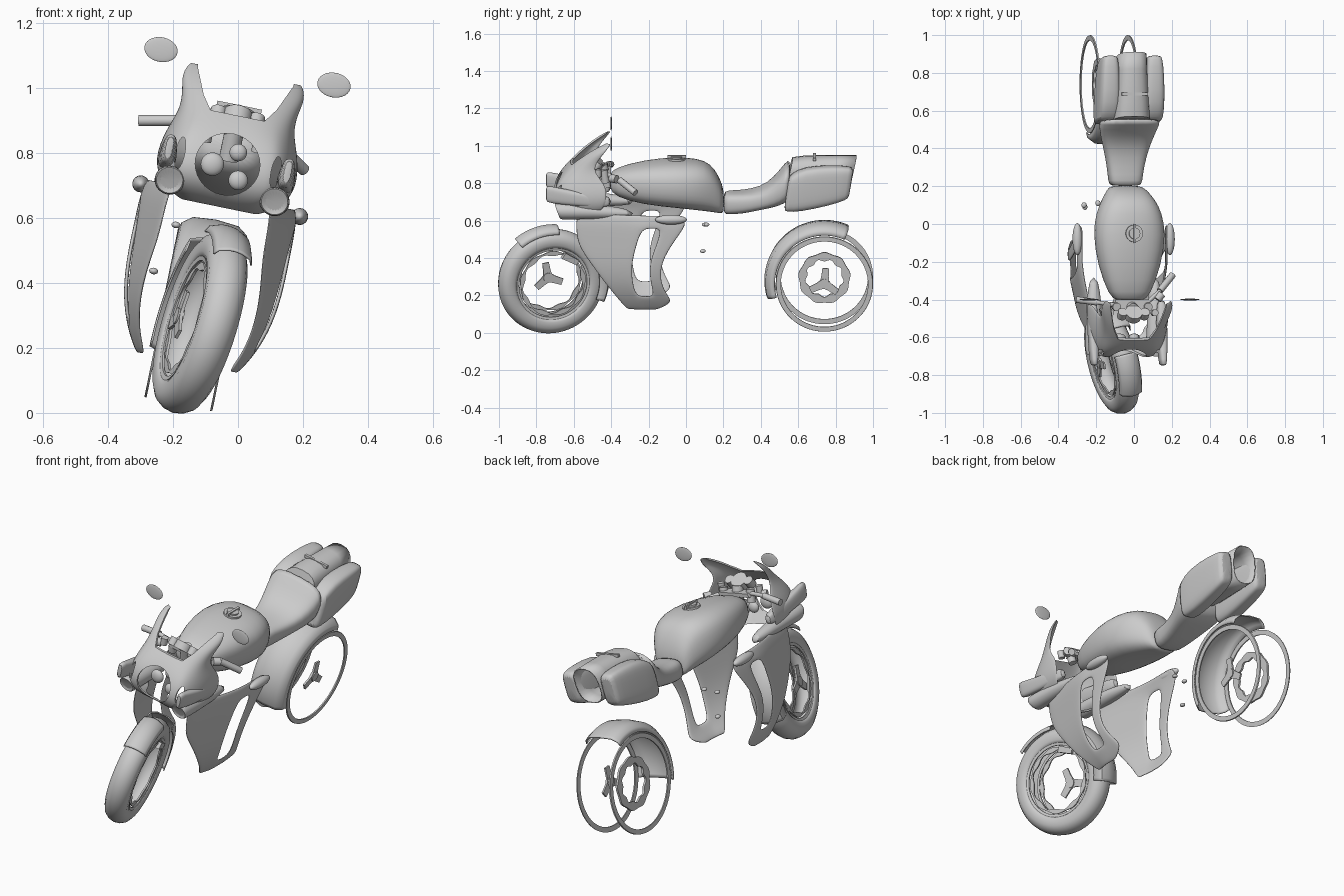
import bpy, bmesh, math
from mathutils import Matrix, Vector

if "Cube" in bpy.data.objects:
    bpy.data.objects.remove(bpy.data.objects["Cube"])

parts = []

def obj(name, verts, faces, sub=0, thick=0, mirror=False):
    me = bpy.data.meshes.new(name)
    me.from_pydata([tuple(v) for v in verts], [], faces)
    bm = bmesh.new(); bm.from_mesh(me)
    bmesh.ops.recalc_face_normals(bm, faces=bm.faces)
    bm.to_mesh(me); bm.free()
    o = bpy.data.objects.new(name, me)
    bpy.context.collection.objects.link(o)
    if mirror:
        o.modifiers.new("mirror", 'MIRROR').use_mirror_merge = False
    if thick:
        m = o.modifiers.new("solid", 'SOLIDIFY'); m.thickness = thick; m.offset = 0
    if sub:
        m = o.modifiers.new("sub", 'SUBSURF'); m.levels = m.render_levels = sub
    parts.append(o)
    return o

def grid_faces(rows, cols, wrap_r=False, wrap_c=False):
    return [(i*cols+j, i*cols+(j+1) % cols, ((i+1) % rows)*cols+(j+1) % cols, ((i+1) % rows)*cols+j)
            for i in range(rows if wrap_r else rows-1) for j in range(cols if wrap_c else cols-1)]

def loft(name, secs, e=2.6, n=20, caps=(True, True), cx=0, shear=0, **kw):
    """Sections (y, half width, z bottom, z top) along y; shear moves the top rearwards."""
    vs = []
    for y, hw, zb, zt in secs:
        for k in range(n):
            a = 2*math.pi*k/n
            c, s = math.cos(a), math.sin(a)
            z = math.copysign(abs(s)**(2/e), s)
            vs.append((cx+hw*math.copysign(abs(c)**(2/e), c), y+shear*z, (zb+zt)/2+z*(zt-zb)/2))
    fs = grid_faces(len(secs), n, wrap_c=True)
    if caps[0]: fs.append(tuple(range(n)))
    if caps[1]: fs.append(tuple(range((len(secs)-1)*n, len(secs)*n)))
    return obj(name, vs, fs, **kw)

def lathe(name, prof, c, a0=0, a1=360, n=72, closed=True, **kw):
    """Profile (radius, x) turned about an axle along x."""
    full = a1-a0 == 360
    rows = n if full else n+1
    vs = []
    for i in range(rows):
        a = math.radians(a0+(a1-a0)*i/n)
        vs += [(c[0]+x, c[1]+r*math.cos(a), c[2]+r*math.sin(a)) for r, x in prof]
    return obj(name, vs, grid_faces(rows, len(prof), full, full and closed), **kw)

def wave_disc(name, c, ro, ri, t=.008, n=96):
    vs = []
    for k in range(n):
        a = 2*math.pi*k/n
        w = .006*math.sin(9*a)
        for r, x in ((ro+w*.6, -t/2), (ro+w*.6, t/2), (ri-w, t/2), (ri-w, -t/2)):
            vs.append((c[0]+x, c[1]+r*math.cos(a), c[2]+r*math.sin(a)))
    return obj(name, vs, grid_faces(n, 4, True, True))

def prism(name, pts, axis, d0, d1):
    n = len(pts)
    put = (lambda p, d: (d, p[0], p[1])) if axis == 'x' else (lambda p, d: (p[0], d, p[1]))
    vs = [put(p, d0) for p in pts]+[put(p, d1) for p in pts]
    return obj(name, vs, [tuple(range(n)), tuple(range(n, 2*n))] + [(i, (i+1) % n, n+(i+1) % n, n+i) for i in range(n)])

def circle(cx, cz, rx, rz, n=32):
    return [(cx+rx*math.cos(2*math.pi*k/n), cz+rz*math.sin(2*math.pi*k/n)) for k in range(n)]

def tri_hub(name, c, turn):
    pts = []
    for k in range(3):
        for da, r in ((-60, .028), (-30, .04), (-12, .085), (12, .085), (30, .04)):
            a = math.radians(turn+120*k+da)
            pts.append((c[1]+r*math.cos(a), c[2]+r*math.sin(a)))
    return [prism(name, pts, 'x', c[0]-.005, c[0]+.005),
            tube(name+"_boss", (c[0]-.01, c[1], c[2]), (c[0]+.01, c[1], c[2]), .026)]

def tube(name, a, b, r, n=20):
    a, b = Vector(a), Vector(b)
    q = (b-a).to_track_quat('Z', 'Y')
    ring = [q @ Vector((r*math.cos(2*math.pi*k/n), r*math.sin(2*math.pi*k/n), 0)) for k in range(n)]
    return obj(name, [a+v for v in ring]+[b+v for v in ring],
               grid_faces(2, n, wrap_c=True)+[tuple(range(n)), tuple(range(n, 2*n))])

def ball(name, c, r):
    bm = bmesh.new()
    bmesh.ops.create_uvsphere(bm, u_segments=24, v_segments=14, radius=1)
    vs = [(c[0]+v.co.x*r[0], c[1]+v.co.y*r[1], c[2]+v.co.z*r[2]) for v in bm.verts]
    bm.verts.index_update()
    fs = [tuple(v.index for v in f.verts) for f in bm.faces]
    bm.free()
    return obj(name, vs, fs)

# Front wheel, later steered: open tyre shell, rim, discs, hub, caliper, mudguard
F = (0, -.725, .29)
steered = [
    lathe("front_tyre", [(.195, -.05), (.215, -.058), (.245, -.06), (.268, -.047), (.282, -.025), (.287, 0), (.282, .025),
          (.268, .047), (.245, .06), (.215, .058), (.195, .05)], F, closed=False, thick=.004),
    lathe("front_mudguard", [(.275, -.062), (.295, -.052), (.308, -.02), (.31, 0), (.308, .02), (.295, .052), (.275, .062)],
          F, 84, 129, 20, thick=.006),
    lathe("front_mudguard_rear", [(.25, -.075), (.295, -.066), (.31, -.03), (.31, .03), (.295, .066), (.25, .075)],
          F, -22, 55, 24, thick=.006),
    prism("brake_caliper", [(-.68, .43), (-.6, .39), (-.585, .415), (-.66, .46)], 'x', .03, .065)]
for s in (-1, 1):
    steered.append(lathe("front_rim_band", [(.2, s*.045), (.2, s*.055), (.186, s*.052), (.186, s*.045)], F))
    steered.append(wave_disc("front_brake_disc", (s*.045, F[1], F[2]), .178, .16))
steered += tri_hub("front_hub", (-.07, F[1], F[2]), 100)

# Rear wheel: two bands, disc, hub, mudguard
R = (0, .74, .29)
for s in (-1, 1):
    lathe("rear_rim_band", [(.26, s*.1), (.258, s*.107), (.233, s*.107), (.233, s*.1)], R)
wave_disc("rear_brake_disc", (-.06, R[1], R[2]), .137, .098, .012)
tri_hub("rear_hub", (.085, R[1], R[2]), 85)
lathe("rear_mudguard", [(.266, -.107), (.29, -.1), (.312, -.07), (.318, 0), (.312, .07), (.29, .1), (.266, .107)],
      R, 66, 196, 40, thick=.006)

# Tank, cap and seat
loft("tank", [(-.41, .07, .8, .865), (-.38, .11, .75, .9), (-.22, .17, .71, .94), (-.05, .196, .695, .955),
     (.06, .175, .68, .947), (.13, .14, .67, .925), (.18, .105, .66, .85), (.205, .08, .66, .77)], e=2.7, sub=1)
tube("fuel_cap", (0, -.05, .94), (0, -.05, .958), .046, 28)
tube("fuel_cap_core", (0, -.05, .95), (0, -.05, .966), .03)
prism("cap_lever", [(-.006, .955), (.006, .955), (.006, .972), (-.006, .972)], 'y', -.1, 0)
loft("seat", [(.2, .08, .66, .765), (.22, .09, .655, .775), (.3, .098, .66, .775), (.4, .122, .685, .79), (.47, .145, .7, .84),
     (.53, .162, .72, .92), (.56, .162, .76, .95)], e=3.2, sub=1)

# Tail: open centre shell, strap and two side cases
loft("tail_shell", [(.55, .095, .78, .955), (.62, .09, .77, .965), (.8, .08, .77, .968), (.89, .075, .77, .968)],
     caps=(True, False), shear=.022, thick=.006, e=2.6)
prism("tail_strap", [(-.07, .955), (.07, .955), (.07, .971), (-.07, .971)], 'y', .68, .695)
loft("side_case", [(.535, .045, .7, .87), (.545, .057, .69, .89), (.62, .06, .69, .935), (.78, .056, .725, .942), (.87, .045, .755, .935),
     (.885, .035, .77, .925)], cx=.12, e=4, shear=.012, sub=1, mirror=True)

# Nose fairing sheet, slightly dished in the middle, with lamp opening, vents and screen cut-out
rows = [(.65, .11, -.6, -.55), (.69, .19, -.72, -.46), (.76, .222, -.755, -.42), (.85, .205, -.725, -.42), (.92, .174, -.63, -.5),
        (.98, .178, -.57, -.47), (1.03, .192, -.5, -.43), (1.07, .172, -.43, -.4)]
C = 17
vs = []
for z, hw, yc, ys in rows:
    for j in range(C):
        u = j/(C-1)*2-1
        dish = .045*max(0, 1-(u/.5)**2) if .66 < z < .9 else 0
        vs.append((hw*math.sin(u*math.pi/2), yc+dish+(ys-yc)*abs(u)**2.6, z))
fairing = obj("nose_fairing", vs, grid_faces(len(rows), C), thick=.01, sub=2)
cutters = [prism("cut_screen", [(-.155, 1.2), (-.15, 1.06), (-.115, .98), (-.085, .938), (.085, .938), (.115, .98), (.15, 1.06),
                 (.155, 1.2)], 'y', -1, 0), prism("cut_lamp", circle(0, .785, .1, .095), 'y', -1, 0)]
cutters += [prism("cut_vent", circle(s*.15, .79, .014, .05, 20), 'y', -1, 0) for s in (-1, 1)]
for c in cutters:
    m = fairing.modifiers.new("cut", 'BOOLEAN'); m.object = c; m.solver = 'EXACT'; m.operation = 'DIFFERENCE'
fairing.data = bpy.data.meshes.new_from_object(fairing.evaluated_get(bpy.context.evaluated_depsgraph_get()))
fairing.modifiers.clear()
for c in cutters:
    parts.remove(c); bpy.data.objects.remove(c)

# Lamps, side pods, and the side ducts below the fairing
for x, z, r in ((-.046, .776, .036), (.025, .827, .027), (.042, .743, .03)):
    ball("headlamp", (x, -.6, z), (r, .02, r))
loft("side_pod", [(-.75, .012, .76, .84), (-.735, .02, .75, .845), (-.6, .028, .735, .815), (-.45, .028, .725, .795), (-.4, .015, .735, .78)],
     cx=.186, e=3, sub=1, mirror=True)
loft("side_duct", [(-.68, .034, .67, .733), (-.69, .042, .66, .742), (-.68, .047, .655, .747), (-.6, .048, .657, .747),
     (-.42, .042, .66, .735), (-.28, .022, .67, .71)], e=2, cx=.165, shear=-.015, mirror=True, sub=1)

# Lower side panels: each row is z, front edge, hole start, hole end, rear edge
prows = [(.69, -.57, -.2, -.1, -.02), (.655, -.59, -.22, -.11, 0), (.62, -.59, -.235, -.13, -.01), (.52, -.585, -.265, -.165, -.085),
         (.42, -.51, -.29, -.2, -.135), (.32, -.44, -.285, -.19, -.135), (.245, -.38, -.265, -.17, -.095), (.205, -.35, -.25, -.16, -.07),
         (.16, -.31, -.26, -.21, -.16)]
def panel_x(y, z):
    return .16+.08*min(1, (y+.6)/.36)-1.3*max(0, .42-z)**2-1.5*max(0, z-.6)**2
vs = []
for z, a, b, c, d in prows:
    ys = [a+(b-a)*k/4 for k in range(5)]+[(b+c)/2, c, (c+d)/2, d]
    vs += [(panel_x(y, z), y, z) for y in ys]
fs = [f for f in grid_faces(len(prows), 9) if not (f[0] % 9 in (4, 5) and 2 <= f[0]//9 <= 5)]
obj("lower_side_panel", vs, fs, thick=.012, sub=2, mirror=True)

# Indicators, mirrors, small foot control pieces
for s in (-1, 1):
    ball("indicator", (s*.25, -.08, .672), (.026, .085, .026))
    ball("mirror", (s*.272, -.4, 1.09), (.052, .005, .038))
for p in ((-.19, .1, .555), (-.118, .11, .57), (-.157, .09, .417)):
    ball("foot_control", p, (.014, .015, .01))

# Handlebar, clamp, dials and reservoirs
tube("left_grip", (-.295, -.4, .862), (-.185, -.415, .885), .017)
tube("right_grip", (.235, -.27, .815), (.155, -.355, .868), .018)
tube("left_bar", (-.19, -.415, .885), (-.08, -.43, .89), .011)
tube("right_bar", (.16, -.35, .866), (.08, -.42, .885), .011)
tube("steering_stem", (0, -.42, .8), (0, -.45, .92), .03)
prism("top_clamp", [(-.1, .875), (.1, .875), (.09, .895), (-.09, .895)], 'y', -.46, -.4)
for s in (-1, 1):
    tube("fork_cap", (s*.085, -.43, .84), (s*.085, -.44, .91), .022)
    tube("switch_block", (s*.14, -.43+.03*s, .875), (s*.165, -.42+.05*s, .875), .022)
    tube("reservoir", (s*.12, -.47, .88), (s*.12, -.47, .92), .018)
for x, r in ((0, .045), (-.06, .025), (.06, .025)):
    tube("dial", (x, -.49, .91), (x, -.465, .945), r, 28)

# Steer the front wheel about its raked axis, then lean the whole machine onto its stand
piv = Matrix.Translation((-.005, -.655, .295))
steer = piv @ Matrix.Rotation(math.radians(14), 4, Vector((0, .38, .925))) @ piv.inverted()
for o in steered:
    o.matrix_world = steer @ o.matrix_world
lean = Matrix.Translation((-.19, 0, -.003)) @ Matrix.Rotation(math.radians(11.6), 4, 'Y')
bpy.ops.object.select_all(action='DESELECT')
for o in parts:
    o.matrix_world = lean @ o.matrix_world
    o.select_set(True)
bpy.context.view_layer.objects.active = parts[0]
bpy.ops.object.shade_smooth_by_angle(angle=math.radians(45))
